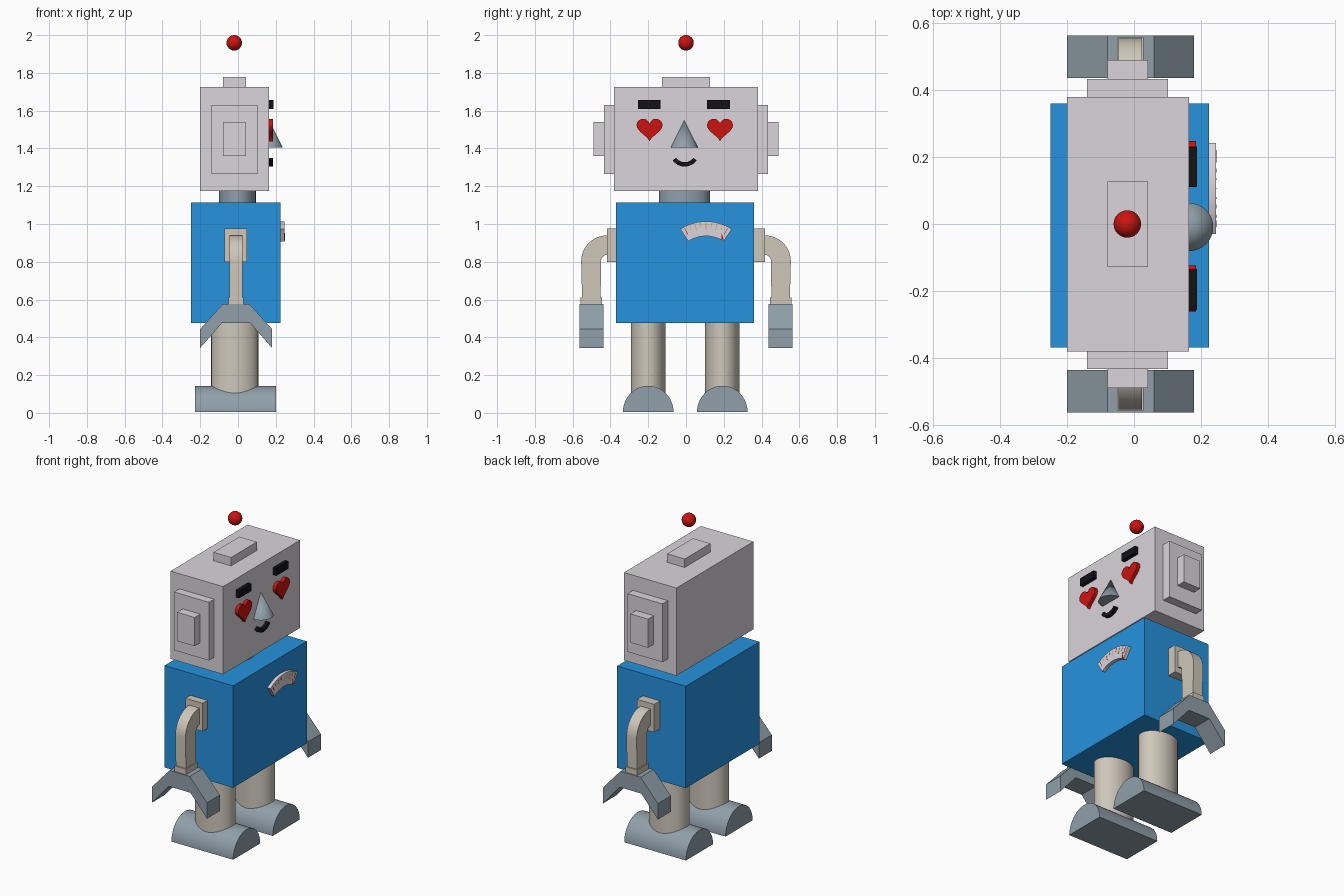
import bpy, bmesh, math
from mathutils import Matrix

if "Cube" in bpy.data.objects:
    bpy.data.objects.remove(bpy.data.objects["Cube"])


def material(name, r, g, b):
    m = bpy.data.materials.new(name)
    m.diffuse_color = (r, g, b, 1)
    m.use_nodes = True
    m.node_tree.nodes["Principled BSDF"].inputs["Base Color"].default_value = m.diffuse_color
    return m


BLUE = material("blue", 0.019, 0.288, 0.73)
PALE = material("pale", 0.70, 0.66, 0.71)
CREAM = material("cream", 0.62, 0.57, 0.49)
STEEL = material("steel", 0.28, 0.35, 0.40)
RED = material("red", 0.60, 0.007, 0.005)
ORANGE = material("orange", 0.80, 0.35, 0.03)
BLACK = material("black", 0.006, 0.006, 0.008)


def finish(name, bm, mat):
    bmesh.ops.recalc_face_normals(bm, faces=bm.faces)
    me = bpy.data.meshes.new(name)
    bm.to_mesh(me)
    bm.free()
    me.materials.append(mat)
    ob = bpy.data.objects.new(name, me)
    bpy.context.collection.objects.link(ob)
    return ob


def prism(name, pts, lo, hi, mat, axis="x"):
    """Extrude a (y, z) profile along x, or an (x, z) profile along y."""
    bm = bmesh.new()
    place = (lambda a, b: (lo, a, b)) if axis == "x" else (lambda a, b: (a, lo, b))
    face = bm.faces.new([bm.verts.new(place(a, b)) for a, b in pts])
    ext = bmesh.ops.extrude_face_region(bm, geom=[face])
    verts = [g for g in ext["geom"] if isinstance(g, bmesh.types.BMVert)]
    d = hi - lo
    bmesh.ops.translate(bm, verts=verts, vec=(d, 0, 0) if axis == "x" else (0, d, 0))
    return finish(name, bm, mat)


def box(name, x, y, z, mat):
    y0, y1 = sorted(y)
    return prism(name, [(y0, z[0]), (y1, z[0]), (y1, z[1]), (y0, z[1])], x[0], x[1], mat)


def cone(name, cx, cy, rx, ry, z0, z1, mat, top=1.0):
    bm = bmesh.new()
    m = Matrix.Translation((cx, cy, (z0 + z1) / 2)) @ Matrix.Diagonal((rx, ry, 1, 1))
    bmesh.ops.create_cone(bm, cap_ends=True, segments=32, radius1=1, radius2=top,
                          depth=z1 - z0, matrix=m)
    return finish(name, bm, mat)


def arc(cy, cz, r, a0, a1, n=12):
    angles = [math.radians(a0 + (a1 - a0) * i / n) for i in range(n + 1)]
    return [(cy + r * math.cos(a), cz + r * math.sin(a)) for a in angles]


def band(cy, cz, outer, inner, a0, a1):
    return arc(cy, cz, outer, a0, a1) + arc(cy, cz, inner, a1, a0)


# Torso, neck and head
box("torso", (-0.25, 0.225), (-0.37, 0.36), (0.476, 1.115), BLUE)
cone("neck", -0.003, -0.008, 0.098, 0.135, 1.11, 1.18, STEEL)
box("head", (-0.20, 0.164), (-0.382, 0.38), (1.175, 1.725), PALE)
box("head_plate", (-0.08, 0.042), (-0.128, 0.127), (1.725, 1.778), PALE)

# Floating antenna ball
bm = bmesh.new()
bmesh.ops.create_uvsphere(bm, u_segments=32, v_segments=16, radius=0.041,
                          matrix=Matrix.Translation((-0.02, 0, 1.959)))
finish("antenna_ball", bm, RED)

# Nose and smile
cone("nose", 0.165, -0.009, 0.072, 0.072, 1.405, 1.548, STEEL, top=0.0)
prism("mouth", band(-0.007, 1.383, 0.079, 0.056, 216, 324), 0.16, 0.184, BLACK)

# Hearts and eyebrows
for side, cy in (("right", -0.193), ("left", 0.18)):
    heart = []
    for i in range(40):
        t = 2 * math.pi * i / 40
        heart.append((cy + 0.0043 * 16 * math.sin(t) ** 3,
                      1.507 + 0.0042 * (13 * math.cos(t) - 5 * math.cos(2 * t)
                                        - 2 * math.cos(3 * t) - math.cos(4 * t))))
    prism(side + "_eye", heart, 0.16, 0.186, RED)
    by = cy - 0.002 if cy < 0 else cy - 0.008
    box(side + "_eyebrow", (0.16, 0.188), (by - 0.06, by + 0.06), (1.61, 1.656), BLACK)

# Chest gauge with ticks and needle
GY, GZ = 0.106, 0.764
prism("gauge", band(GY, GZ, 0.25, 0.172, 57, 123), 0.22, 0.246, PALE)
for i in range(9):
    a = 118 - 7 * i
    long = 0.205 if i % 2 == 0 else 0.22
    tick = [p for r, da in ((long, -0.4), (0.242, -0.4), (0.242, 0.4), (long, 0.4))
            for p in arc(GY, GZ, r, a + da, a + da, 1)[:1]]
    prism("gauge_tick", tick, 0.24, 0.247, RED if i in (0, 8) else ORANGE)
needle = [arc(GY, GZ, r, a, a, 1)[0] for r, a in ((0.176, 57.5), (0.205, 66), (0.176, 63))]
prism("gauge_needle", needle, 0.24, 0.2475, RED)

# Paired ears, arms, claws, legs and feet
for side, s in (("right", -1), ("left", 1)):
    box(side + "_ear", (-0.14, 0.102), (s * 0.375, s * 0.434), (1.265, 1.63), PALE)
    box(side + "_ear_cap", (-0.08, 0.042), (s * 0.43, s * 0.49), (1.36, 1.54), PALE)

    box(side + "_shoulder", (-0.072, 0.047), (s * 0.355, s * 0.418), (0.80, 0.976), CREAM)
    arm = (arc(0.417, 0.802, 0.138, 90, 0) + [(0.55, 0.605), (0.452, 0.605)]
           + arc(0.417, 0.804, 0.033, 0, 90, 6))
    prism(side + "_arm", [(s * y, z) for y, z in arm], -0.046, 0.024, CREAM)
    box(side + "_wrist", (-0.051, 0.029), (s * 0.444, s * 0.558), (0.575, 0.612), CREAM)
    claw = [(-0.08, 0.577), (0.06, 0.577), (0.18, 0.444), (0.18, 0.344),
            (0.065, 0.476), (-0.085, 0.476), (-0.20, 0.344), (-0.20, 0.444)]
    prism(side + "_claw", claw, s * 0.436, s * 0.564, STEEL, axis="y")

    cy = -0.004 + s * 0.196
    cone(side + "_leg", -0.017, cy, 0.125, 0.092, 0.09, 0.478, CREAM)
    foot = [(y, 0.004 + (z - 0.004) * 1.04) for y, z in arc(cy, 0.004, 0.134, 0, 180, 24)]
    prism(side + "_foot", foot, -0.228, 0.20, STEEL)

# Smooth the rounded parts, keep edges sharp
bpy.ops.object.select_all(action="SELECT")
bpy.context.view_layer.objects.active = bpy.data.objects["torso"]
bpy.ops.object.shade_smooth_by_angle(angle=math.radians(30))
